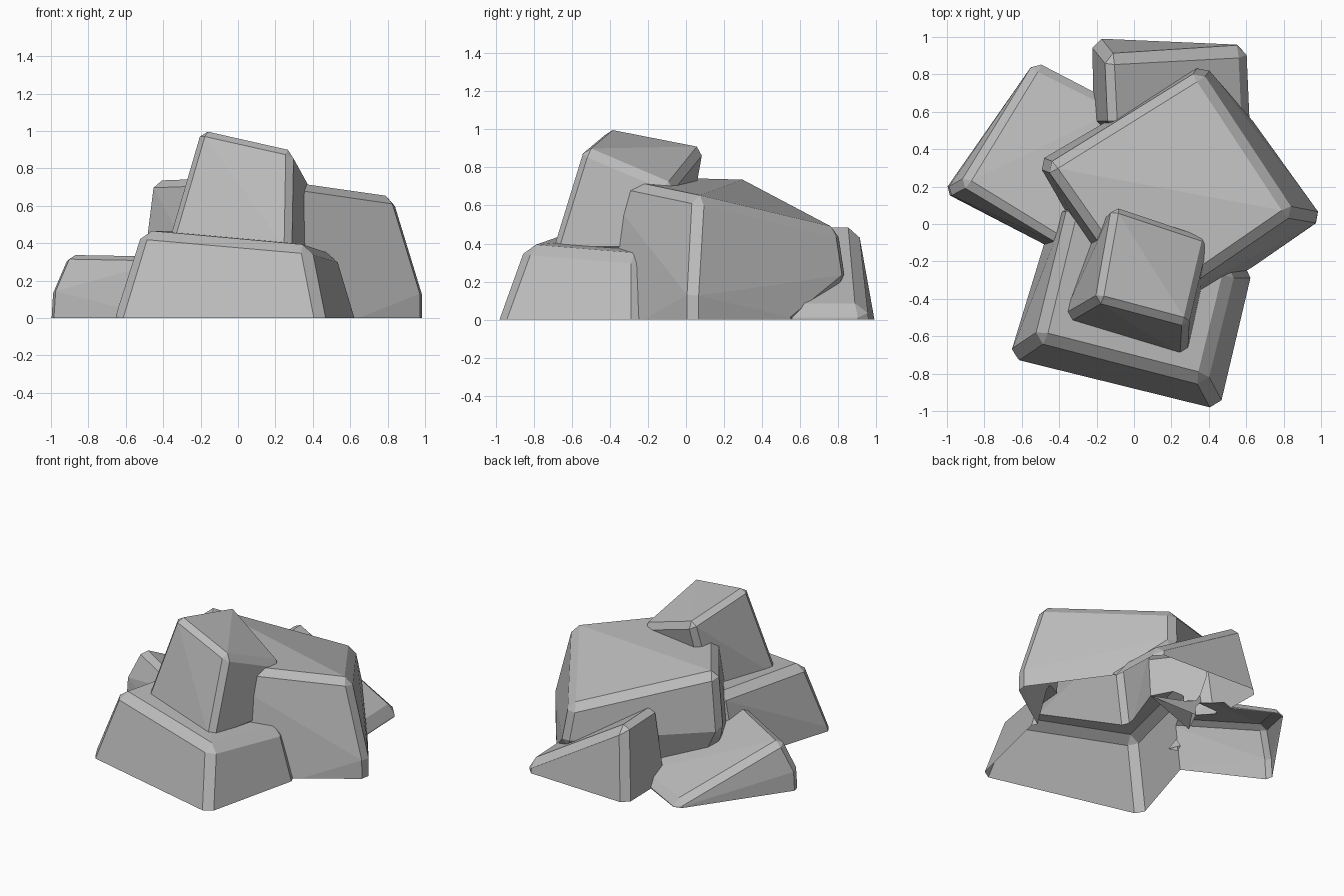
import bpy, bmesh

cube = bpy.data.objects.get("Cube")
if cube:
    bpy.data.objects.remove(cube, do_unlink=True)

stone = bpy.data.materials.new("stone grey")
stone.use_nodes = True
stone.diffuse_color = (0.5, 0.5, 0.5, 1)
stone.node_tree.nodes["Principled BSDF"].inputs["Base Color"].default_value = (0.5, 0.5, 0.5, 1)


def rock(name, corners, bevel, sink):
    """Chipped block: hull of the corners, sharp edges bevelled, base pushed under ground."""
    bm = bmesh.new()
    for c in corners:
        bm.verts.new(c)
    hull = bmesh.ops.convex_hull(bm, input=bm.verts)
    spare = {v for v in hull["geom_interior"] if isinstance(v, bmesh.types.BMVert)}
    bmesh.ops.delete(bm, geom=list(spare), context='VERTS')
    bmesh.ops.dissolve_limit(bm, angle_limit=0.05, verts=bm.verts, edges=bm.edges)
    sharp = [e for e in bm.edges
             if max(v.co.z for v in e.verts) > 0.001 and e.calc_face_angle(0) > 0.5]
    bmesh.ops.bevel(bm, geom=sharp, offset=bevel, segments=1, affect='EDGES',
                    profile=0.5, clamp_overlap=True)
    for v in bm.verts:
        if v.co.z < 0.001:
            v.co.z = -sink
    bmesh.ops.recalc_face_normals(bm, faces=bm.faces)
    mesh = bpy.data.meshes.new(name)
    bm.to_mesh(mesh)
    bm.free()
    mesh.materials.append(stone)
    obj = bpy.data.objects.new(name, mesh)
    bpy.context.collection.objects.link(obj)
    return obj


# Large sloping boulder in the middle
boulder = rock("rock_pile", [
    (-0.47, 0.31, 0.74), (0.08, -0.47, 0.76), (0.85, 0.06, 0.65), (0.35, 0.82, 0.47),
    (-0.52, 0.33, 0.34), (0.38, 0.86, 0.21), (1.01, 0.03, 0.13), (1.01, 0.03, 0),
    (0.62, -0.24, 0), (0.6, 0.6, 0), (-0.1, -0.4, 0), (-0.35, 0.3, 0)], 0.045, 0.01)

others = [
    # Wide foot block in front
    rock("front_block", [
        (-0.52, -0.62, 0.47), (0.38, -0.85, 0.39), (0.53, -0.24, 0.34), (-0.34, 0.12, 0.47),
        (-0.67, -0.72, 0), (0.46, -1.0, 0), (0.64, -0.24, 0), (-0.42, 0.1, 0)], 0.05, 0.02),
    # Narrow block standing on the foot block
    rock("upper_block", [
        (-0.2, -0.41, 1.01), (0.29, -0.54, 0.9), (0.4, -0.07, 0.7), (-0.11, 0.1, 0.91),
        (-0.39, -0.52, 0.36), (0.28, -0.71, 0.35), (0.37, -0.3, 0.35), (-0.2, 0, 0.35)], 0.035, 0),
    # Wedge lying at the right side
    rock("side_wedge", [
        (-0.92, 0.22, 0.35), (-0.35, -0.13, 0.34), (-1.01, 0.17, 0.14), (-1.02, 0.17, 0),
        (-0.42, -0.14, 0), (-0.53, 0.87, 0), (-0.53, 0.86, 0.04), (-0.05, 0.62, 0.05),
        (-0.05, 0.62, 0)], 0.045, 0.03),
    # Wedge lying at the back
    rock("back_wedge", [
        (-0.15, 0.9, 0.51), (-0.13, 0.5, 0.51), (-0.23, 1.0, 0), (-0.22, 0.5, 0),
        (0.6, 0.96, 0), (0.6, 0.94, 0.06), (0.62, 0.5, 0.06), (0.62, 0.5, 0)], 0.05, 0.04),
]

# Fuse the rocks into one skin
for other in others:
    mod = boulder.modifiers.new("fuse", 'BOOLEAN')
    mod.operation = 'UNION'
    mod.solver = 'EXACT'
    mod.object = other
bpy.context.view_layer.update()
fused = bpy.data.meshes.new_from_object(
    boulder.evaluated_get(bpy.context.evaluated_depsgraph_get()))
boulder.modifiers.clear()
boulder.data = fused
for other in others:
    bpy.data.objects.remove(other, do_unlink=True)

# Cut level with the ground and leave the underside open
bm = bmesh.new()
bm.from_mesh(fused)
bmesh.ops.bisect_plane(bm, geom=bm.verts[:] + bm.edges[:] + bm.faces[:],
                       plane_co=(0, 0, 0), plane_no=(0, 0, 1), clear_inner=True)
bm.to_mesh(fused)
bm.free()
fused.materials.clear()
fused.materials.append(stone)
fused.shade_flat()
